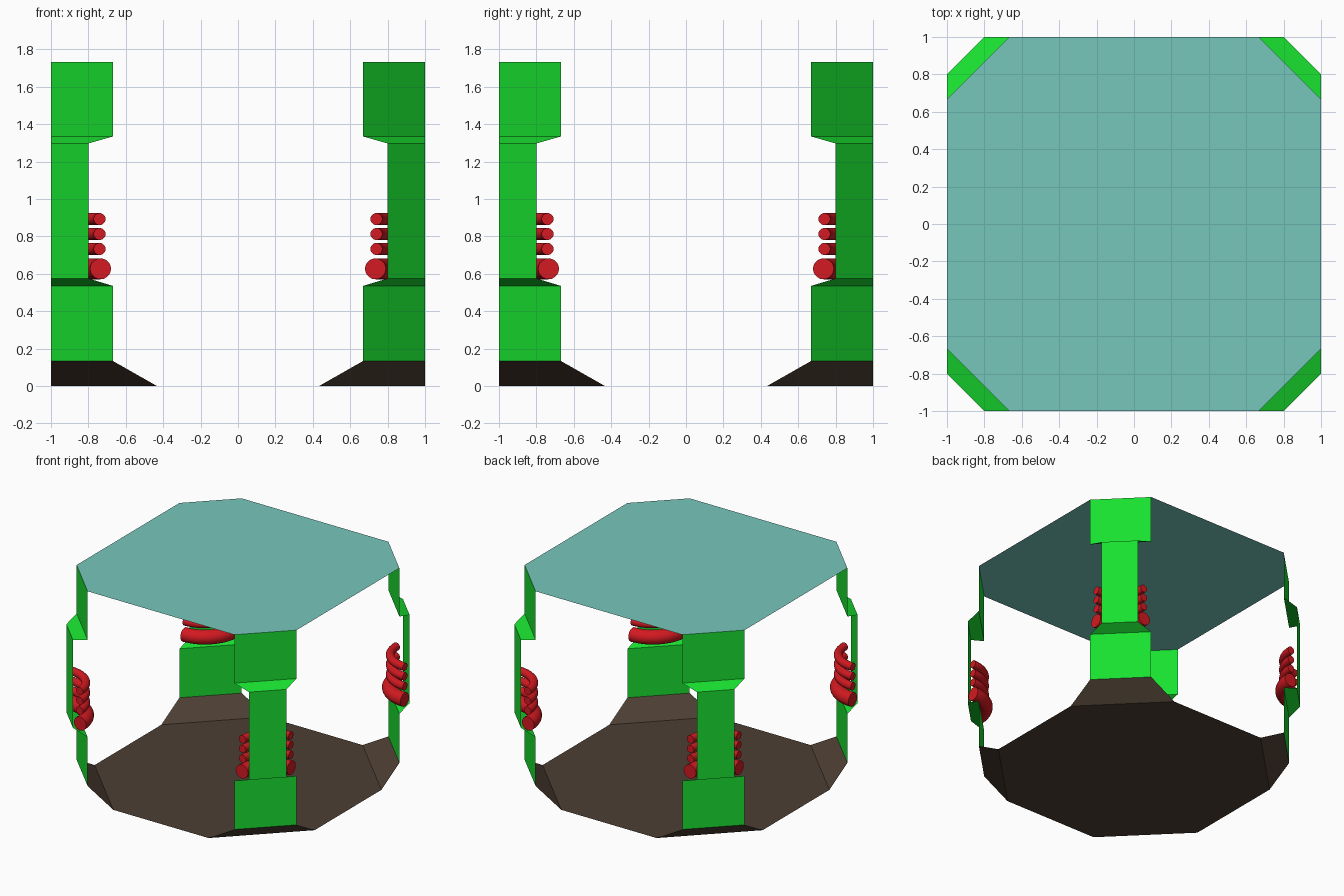
import bpy, bmesh, math
from mathutils import Matrix, Vector

if "Cube" in bpy.data.objects:
    bpy.data.objects.remove(bpy.data.objects["Cube"])


def material(name, rgb):
    m = bpy.data.materials.new(name)
    m.diffuse_color = (*rgb, 1)
    m.use_nodes = True
    m.node_tree.nodes["Principled BSDF"].inputs["Base Color"].default_value = m.diffuse_color
    return m


GREEN = material("green_paint", (0.01, 0.75, 0.03))
RED = material("red_pipe", (0.65, 0.01, 0.015))
TEAL = material("teal_ceiling", (0.18, 0.57, 0.50))
BROWN = material("brown_floor", (0.075, 0.05, 0.033))


def finish(name, bm, mat):
    me = bpy.data.meshes.new(name)
    bm.to_mesh(me)
    bm.free()
    me.materials.append(mat)
    ob = bpy.data.objects.new(name, me)
    bpy.context.collection.objects.link(ob)
    return ob


def turn(k):
    return Matrix.Rotation(k * math.pi / 2, 3, 'Z')


def corner_edge(cut, z, k):
    # the two points where a diagonal cut meets the tile sides at corner k
    return [turn(k) @ Vector((-1, -cut, z)), turn(k) @ Vector((-cut, -1, z))]


def octagon(bm, cut, z):
    pts = [p for k in range(4) for p in corner_edge(cut, z, k)]
    bm.faces.new([bm.verts.new(p) for p in pts])


def corner_strip(bm, profile, k):
    # vertical strip of quads following (cut, z) pairs
    rows = [[bm.verts.new(p) for p in corner_edge(c, z, k)] for c, z in profile]
    for a, b in zip(rows, rows[1:]):
        bm.faces.new((a[0], a[1], b[1], b[0]))


# Floor with sloped corners
bm = bmesh.new()
octagon(bm, 0.433, 0)
for k in range(4):
    corner_strip(bm, [(0.433, 0), (0.667, 0.133)], k)
bmesh.ops.remove_doubles(bm, verts=bm.verts, dist=0.0001)
finish("floor", bm, BROWN)

# Ceiling
bm = bmesh.new()
octagon(bm, 0.667, 1.733)
finish("ceiling", bm, TEAL)

# Corner pillars: wide base and head, narrow recessed shaft
PILLAR = [(0.667, 0.133), (0.667, 0.535), (0.8, 0.575),
          (0.8, 1.297), (0.667, 1.335), (0.667, 1.733)]
# Pipes: (ring radius, tube radius, height)
PIPES = [(0.265, 0.056, 0.627), (0.26, 0.032, 0.733),
         (0.26, 0.032, 0.813), (0.26, 0.032, 0.893)]

for k in range(4):
    bm = bmesh.new()
    corner_strip(bm, PILLAR, k)
    finish(f"pillar_{k + 1}", bm, GREEN)

    # Quarter-ring pipes bent around the outer corner
    bm = bmesh.new()
    for ring, tube, z in PIPES:
        place = Matrix.Translation((-1 + ring, -1, z)) @ Matrix.Rotation(math.pi / 2, 4, 'X')
        start = bmesh.ops.create_circle(bm, cap_ends=True, segments=20, radius=tube, matrix=place)
        cap = start["verts"][0].link_faces[0]
        bmesh.ops.spin(bm, geom=[cap, *cap.edges, *cap.verts], cent=(-1, -1, z),
                       axis=(0, 0, 1), angle=math.pi / 2, steps=12, use_duplicate=False)
    bmesh.ops.recalc_face_normals(bm, faces=bm.faces)
    bmesh.ops.rotate(bm, verts=bm.verts, cent=(0, 0, 0), matrix=turn(k))
    pipes = finish(f"pipes_{k + 1}", bm, RED)
    bpy.ops.object.select_all(action='DESELECT')
    pipes.select_set(True)
    bpy.context.view_layer.objects.active = pipes
    bpy.ops.object.shade_smooth_by_angle(angle=math.radians(40))
